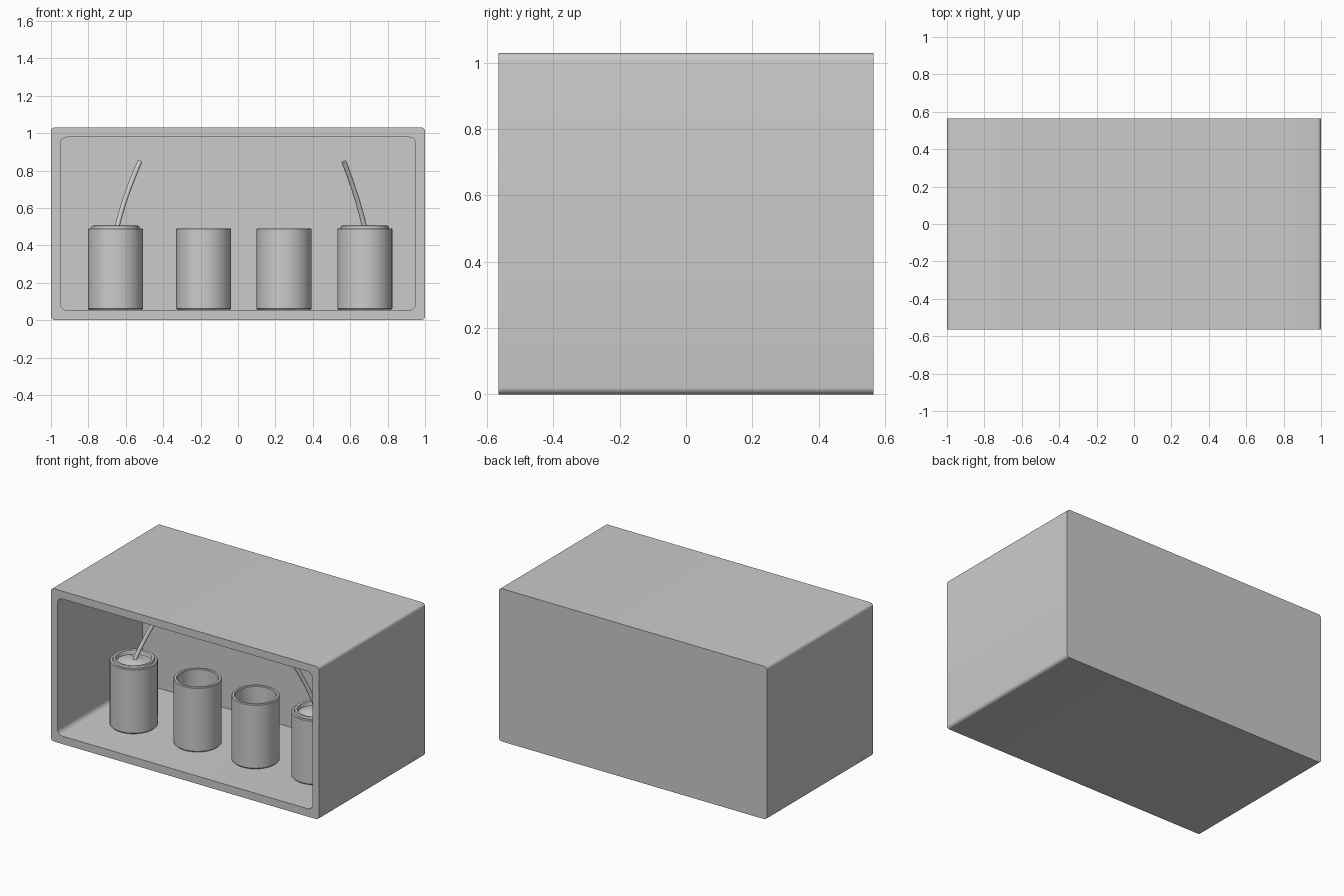
import bpy, bmesh, math
from mathutils import Vector

if "Cube" in bpy.data.objects:
    bpy.data.objects.remove(bpy.data.objects["Cube"])


def finish(name, bm):
    bmesh.ops.remove_doubles(bm, verts=bm.verts, dist=1e-5)
    bmesh.ops.recalc_face_normals(bm, faces=bm.faces)
    me = bpy.data.meshes.new(name)
    bm.to_mesh(me)
    bm.free()
    ob = bpy.data.objects.new(name, me)
    bpy.context.collection.objects.link(ob)
    bpy.ops.object.select_all(action='DESELECT')
    ob.select_set(True)
    bpy.context.view_layer.objects.active = ob
    bpy.ops.object.shade_smooth_by_angle(angle=math.radians(35))
    return ob


def rounded_loop(bm, x, z0, z1, r, y, n=5):
    verts = []
    corners = [(x - r, z1 - r), (-x + r, z1 - r), (-x + r, z0 + r), (x - r, z0 + r)]
    for i, (cx, cz) in enumerate(corners):
        for k in range(n + 1):
            a = math.pi / 2 * (i + k / n)
            verts.append(bm.verts.new((cx + r * math.cos(a), y, cz + r * math.sin(a))))
    return verts


def bridge(bm, a, b):
    for i in range(len(a)):
        j = (i + 1) % len(a)
        bm.faces.new((a[i], a[j], b[j], b[i]))


def lathe(name, profile, centre, steps=48):
    bm = bmesh.new()
    vs = [bm.verts.new((r, 0, z)) for r, z in profile]
    es = [bm.edges.new(p) for p in zip(vs, vs[1:])]
    bmesh.ops.spin(bm, geom=vs + es, cent=(0, 0, 0), axis=(0, 0, 1),
                   angle=math.tau, steps=steps, use_merge=True)
    ob = finish(name, bm)
    ob.location = (centre[0], centre[1], 0)
    return ob


def straw(name, p0, p1, p2, r=0.013, steps=12, sides=16):
    p0, p1, p2 = Vector(p0), Vector(p1), Vector(p2)
    bm = bmesh.new()
    rings = []
    for s in range(steps + 1):
        t = s / steps
        p = p0 * (1 - t) ** 2 + p1 * 2 * t * (1 - t) + p2 * t * t
        d = ((p1 - p0) * (1 - t) + (p2 - p1) * t).normalized()
        u = d.cross(Vector((0, 1, 0))).normalized()
        v = d.cross(u)
        rings.append([bm.verts.new(p + r * (u * math.cos(a) + v * math.sin(a)))
                      for a in (math.tau * k / sides for k in range(sides))])
    for a, b in zip(rings, rings[1:]):
        bridge(bm, a, b)
    bm.faces.new(rings[0])
    bm.faces.new(rings[-1])
    return finish(name, bm)


# Open-fronted box with rounded long edges
bm = bmesh.new()
loops = [rounded_loop(bm, 1.0, 0.0, 1.03, 0.022, 0.565),
         rounded_loop(bm, 1.0, 0.0, 1.03, 0.022, -0.565),
         rounded_loop(bm, 0.95, 0.053, 0.978, 0.035, -0.565),
         rounded_loop(bm, 0.95, 0.053, 0.978, 0.035, 0.34)]
for a, b in zip(loops, loops[1:]):
    bridge(bm, a, b)
bm.faces.new(loops[0])
bm.faces.new(loops[-1])
finish("display_box", bm)

# Four hollow cups
cup = [(0, 0.053), (0.138, 0.053), (0.147, 0.062), (0.147, 0.486), (0.143, 0.491),
       (0.13, 0.491), (0.126, 0.486), (0.126, 0.085), (0.12, 0.078), (0, 0.078)]
centres = [(-0.655, -0.175), (-0.184, -0.167), (0.246, -0.164), (0.678, -0.145)]
for i, c in enumerate(centres):
    lathe(f"cup_{i + 1}", cup, c)

# Lids with raised rim, groove and shallow dome on the outer cups
lid = [(0, 0.46), (0.127, 0.46), (0.129, 0.498), (0.126, 0.504), (0.118, 0.505),
       (0.111, 0.502), (0.106, 0.476), (0.098, 0.474), (0.07, 0.484),
       (0.035, 0.494), (0, 0.498)]
for side, c in (("left", centres[0]), ("right", centres[3])):
    lathe(f"{side}_lid", lid, c)

# Leaning, slightly bent straws
straw("left_straw", (-0.652, -0.185, 0.47), (-0.62, -0.11, 0.63), (-0.525, -0.01, 0.848))
straw("right_straw", (0.682, -0.13, 0.47), (0.65, -0.15, 0.63), (0.566, -0.25, 0.848))
